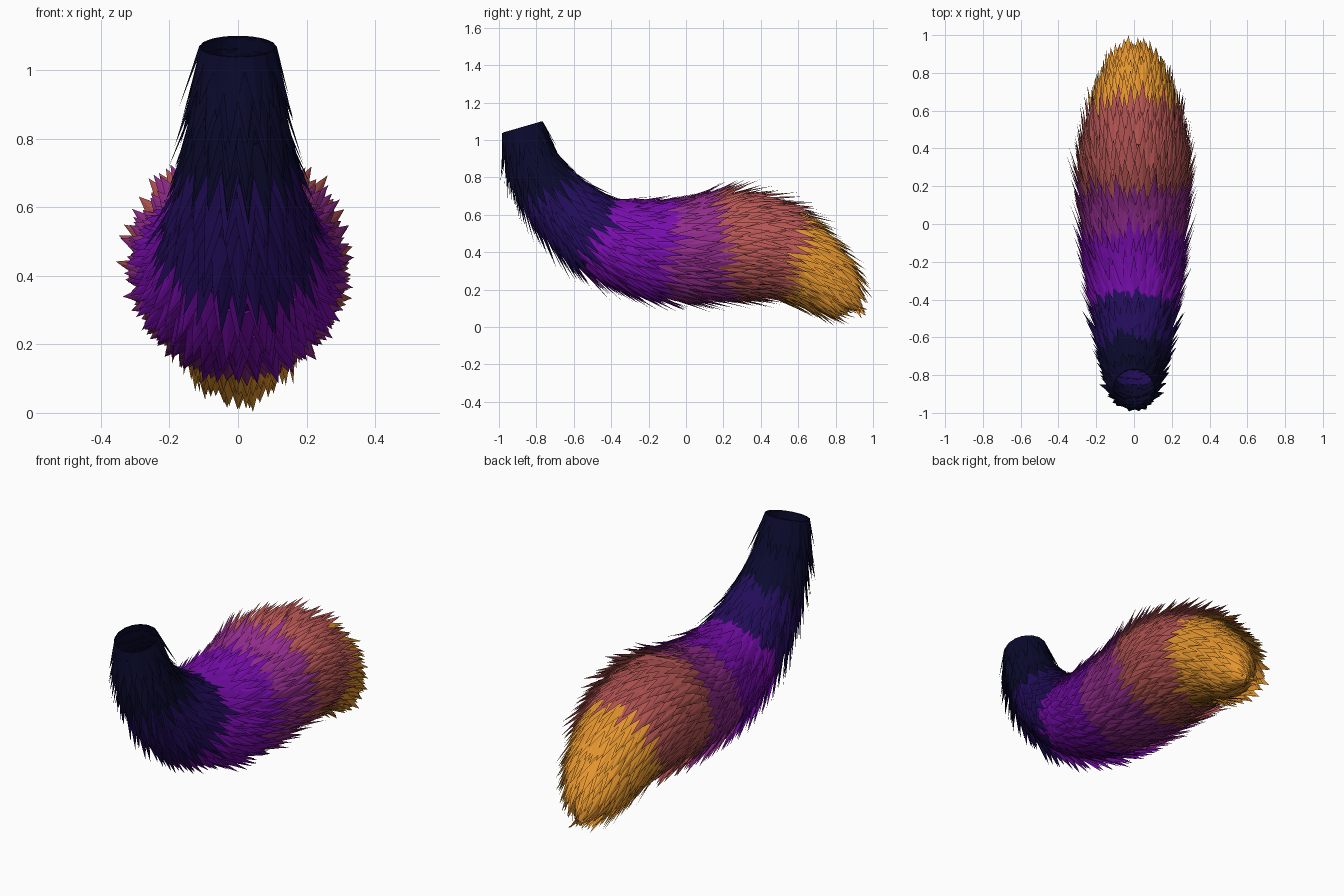
import bpy, bmesh, math, random
from mathutils import Vector

random.seed(4)
cube = bpy.data.objects.get("Cube")
if cube:
    bpy.data.objects.remove(cube, do_unlink=True)

# Colour bands from root to tip: name, linear colour, end position along the tail
BANDS = [("navy", (0.003, 0.003, 0.026), 1.8),
         ("indigo", (0.016, 0.004, 0.100), 3.2),
         ("violet", (0.185, 0.004, 0.410), 4.65),
         ("magenta", (0.290, 0.025, 0.265), 5.85),
         ("salmon", (0.470, 0.092, 0.088), 7.5),
         ("orange", (0.780, 0.300, 0.028), 99)]

# Spine of the tail: y, z, radius
SPINE = [Vector(p) for p in (
    (-.875, 1.07, .108), (-.82, .88, .13), (-.70, .69, .165), (-.5, .51, .202),
    (-.25, .425, .243), (0, .41, .265), (.25, .435, .28), (.46, .41, .25),
    (.64, .32, .20), (.79, .205, .14), (.87, .14, .04))]
END = len(SPINE) - 1


def spine(u):
    """Smooth spline through the spine points."""
    i = min(max(int(u), 0), END - 1)
    t = u - i
    b, c = SPINE[i], SPINE[i + 1]
    a = SPINE[i - 1] if i else 2 * b - c
    d = SPINE[i + 2] if i + 2 <= END else 2 * c - b
    return b + 0.5 * t * (c - a + t * (2 * a - 5 * b + 4 * c - d + t * (3 * (b - c) + d - a)))


def surface(u, angle):
    """Point on the tail skin and its outward direction."""
    p = spine(u)
    run = spine(u + 0.01) - spine(u - 0.01)
    up = Vector((0, -run.y, run.x)).normalized()
    out = Vector((math.sin(angle), 0, 0)) + up * math.cos(angle)
    return Vector((0, p.x, p.y)) + out * p.z, out


def band(u):
    return next(i for i, b in enumerate(BANDS) if u < b[2])


def finish(bm, name):
    bmesh.ops.recalc_face_normals(bm, faces=bm.faces)
    mesh = bpy.data.meshes.new(name)
    bm.to_mesh(mesh)
    bm.free()
    for mat in materials:
        mesh.materials.append(mat)
    obj = bpy.data.objects.new(name, mesh)
    bpy.context.collection.objects.link(obj)


materials = []
for name, rgb, _ in BANDS:
    mat = bpy.data.materials.new(name)
    mat.use_nodes = True
    mat.diffuse_color = (*rgb, 1)
    mat.node_tree.nodes["Principled BSDF"].inputs["Base Color"].default_value = (*rgb, 1)
    materials.append(mat)

# Tail core: tube open at the root, closed at the tip
bm = bmesh.new()
SIDES, STEPS = 32, 50
rings = []
for k in range(STEPS + 1):
    u = END * k / STEPS
    rings.append([bm.verts.new(surface(u, math.tau * s / SIDES)[0]) for s in range(SIDES)])
for k in range(STEPS):
    for s in range(SIDES):
        n = (s + 1) % SIDES
        face = bm.faces.new((rings[k][s], rings[k][n], rings[k + 1][n], rings[k + 1][s]))
        face.material_index = band(END * (k + 0.5) / STEPS)
bm.faces.new(rings[-1]).material_index = len(BANDS) - 1
finish(bm, "tail_core")

# Fur: rows of broad, flat, overlapping spikes swept towards the tip
bm = bmesh.new()
ROWS = 44
for row in range(ROWS):
    u0 = 0.01 + (END - 0.1) * row / ROWS
    count = max(8, int(math.tau * spine(u0).z / 0.042))
    for s in range(count):
        angle = math.tau * (s + 0.5 * (row % 2) + random.uniform(-.15, .15)) / count
        u = u0 + (random.uniform(-.08, .08) if row else 0)
        base, out = surface(u, angle)
        along = (surface(u + 0.05, angle)[0] - surface(u - 0.05, angle)[0]).normalized()
        side = along.cross(out).normalized()
        length = random.uniform(0.15, 0.23) * (0.85 if u > 8 else 1)
        lift = random.uniform(0.17, 0.33) * (0.75 if u < 2 else 1)
        tip_point = base + (along + out * lift).normalized() * length
        left, right, crest, tip = [bm.verts.new(p) for p in (
            base - side * 0.034 - out * 0.003, base + side * 0.034 - out * 0.003,
            base + out * 0.005, tip_point)]
        for corners in ((left, crest, tip), (crest, right, tip),
                        (right, left, tip), (left, right, crest)):
            bm.faces.new(corners).material_index = band(u + 0.3)
finish(bm, "tail_fur")
